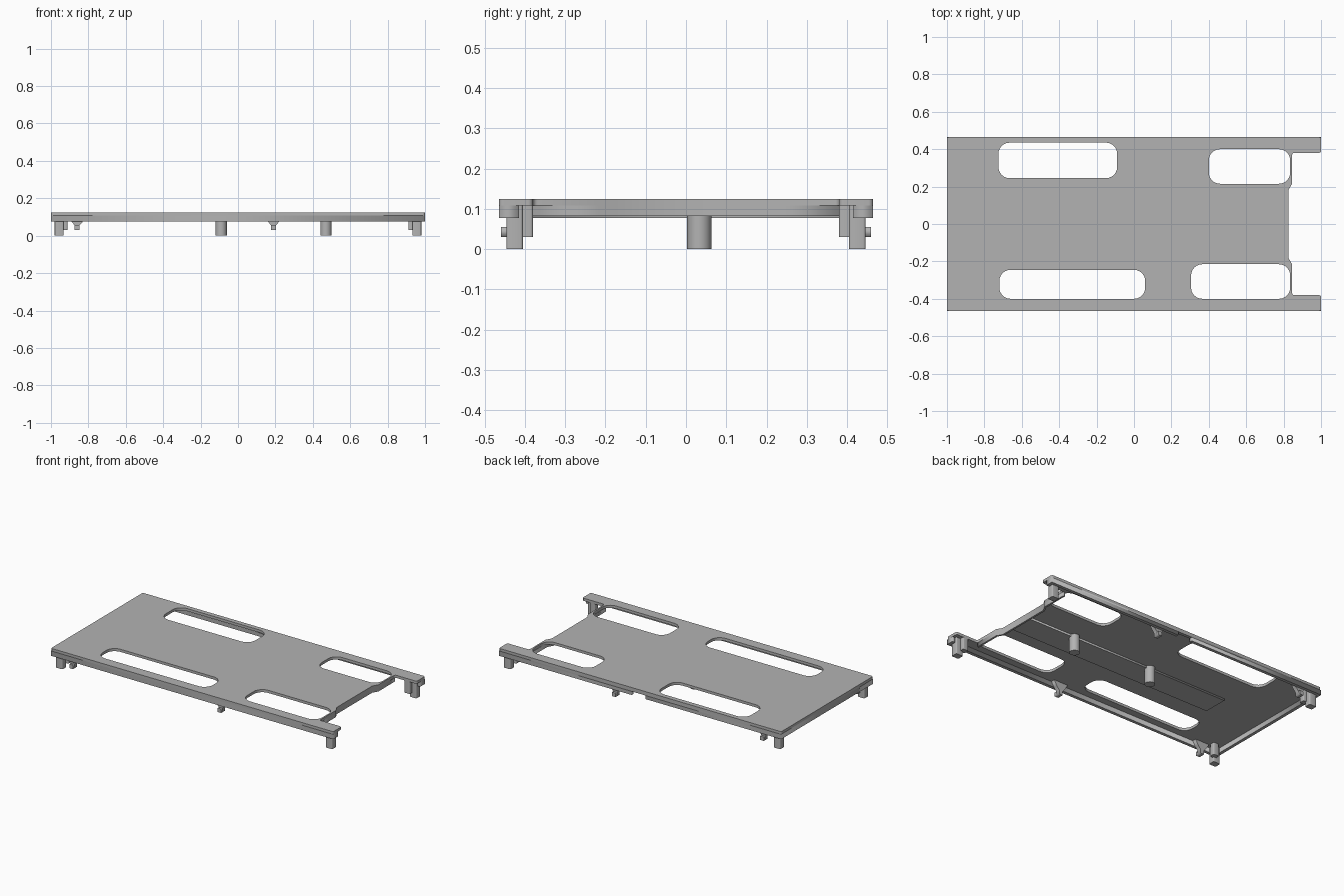
import bpy
import math
from mathutils import Vector

if "Cube" in bpy.data.objects:
    bpy.data.objects.remove(bpy.data.objects["Cube"])

grey = bpy.data.materials.new("plain_grey")
grey.use_nodes = True
grey.diffuse_color = (0.45, 0.45, 0.45, 1)
grey.node_tree.nodes["Principled BSDF"].inputs["Base Color"].default_value = grey.diffuse_color


def rounded(points, radius, steps=6):
    """Round the square corners of a closed outline."""
    out = []
    for i, point in enumerate(points):
        p = Vector(point)
        u = (Vector(points[i - 1]) - p).normalized()
        v = (Vector(points[(i + 1) % len(points)]) - p).normalized()
        if radius == 0 or abs(u.dot(v)) > 0.01:
            out.append(p)
            continue
        centre = p + (u + v) * radius
        for k in range(steps + 1):
            t = math.pi / 2 * k / steps
            out.append(centre - (v * math.cos(t) + u * math.sin(t)) * radius)
    return out


def rect(x0, x1, y0, y1):
    return [(x0, y0), (x1, y0), (x1, y1), (x0, y1)]


def prism(name, loops, low, high, upright=False):
    """Extrude flat outlines (inner ones become holes) along z, or along y when upright."""
    curve = bpy.data.curves.new(name, "CURVE")
    curve.dimensions = "2D"
    curve.fill_mode = "BOTH"
    curve.extrude = (high - low) / 2
    for loop in loops:
        spline = curve.splines.new("POLY")
        spline.points.add(len(loop) - 1)
        for sp, p in zip(spline.points, loop):
            sp.co = (p[0], p[1], 0, 1)
        spline.use_cyclic_u = True
    temp = bpy.data.objects.new(name, curve)
    bpy.context.collection.objects.link(temp)
    mesh = bpy.data.meshes.new_from_object(
        temp.evaluated_get(bpy.context.evaluated_depsgraph_get()))
    bpy.data.objects.remove(temp)
    mid = (low + high) / 2
    for vert in mesh.vertices:
        x, y, z = vert.co
        vert.co = (x, -z + mid, y) if upright else (x, y, z + mid)
    mesh.materials.clear()
    mesh.materials.append(grey)
    obj = bpy.data.objects.new(name, mesh)
    bpy.context.collection.objects.link(obj)
    return obj


def mirrored(half):
    """Complete an outline that is symmetric in y."""
    return half + [(x, -y) for x, y in reversed(half)]


SHEET, TOP, RIM = 0.108, 0.125, 0.077

# Top sheet with four slots and a notched end
outline = mirrored([(-1, 0.465), (1, 0.465), (1, 0.38), (0.845, 0.38),
                    (0.845, 0.215), (0.825, 0.18)])
slots = [rect(-0.725, -0.09, 0.245, 0.435), rect(0.4, 0.835, 0.215, 0.4),
         rect(-0.72, 0.06, -0.4, -0.245), rect(0.305, 0.835, -0.4, -0.215)]
prism("top_sheet", [rounded(outline, 0.012)] + [rounded(s, 0.06) for s in slots], SHEET, TOP)

# Rim along the sides and closed end, open at the notched end
outer = [(1, 0.415), (1, 0.465), (-1, 0.465)]
inner = [(-0.98, 0.445), (0.98, 0.445), (0.98, 0.415)]
strip = outer + [(x, -y) for x, y in reversed(outer)]
strip += [(x, -y) for x, y in reversed(inner)] + inner
prism("upper_rim", [strip], 0.1, SHEET)
# Lower rim is interrupted by a small gap at the back
gap = [(-0.04, 0.445), (-0.04, 0.465), (-1, 0.465)]
lower = gap + [(-1, -0.465), (1, -0.465), (1, -0.415), (0.98, -0.415),
               (0.98, -0.445), (-0.98, -0.445), (-0.98, 0.445)]
prism("lower_rim", [lower], RIM, 0.1)
prism("lower_rim_back", [[(0.06, 0.445), (0.06, 0.465), (1, 0.465), (1, 0.415),
                          (0.98, 0.415), (0.98, 0.445)]], RIM, 0.1)

# Thin wall under the notched end
wall = [(0.98, 0.38), (0.845, 0.38), (0.845, 0.215), (0.825, 0.18)]
edge = wall[1:] + [(x, -y) for x, y in reversed(wall[1:])]
back = [(x - 0.012, y) for x, y in reversed(edge)]
prism("end_wall", [edge + back], 0.082, SHEET)

# Raised pad and two round pegs underneath
prism("underside_pad", [rect(-0.64, 0.815, -0.12, 0.037)], SHEET - 0.012, SHEET)
for i, x in enumerate((-0.09, 0.47)):
    bpy.ops.mesh.primitive_cylinder_add(vertices=32, radius=0.03, depth=SHEET,
                                        location=(x, 0.033, SHEET / 2))
    peg = bpy.context.object
    peg.name = f"round_peg_{i + 1}"
    peg.data.materials.append(grey)
    bpy.ops.object.shade_smooth_by_angle()

for side, sy in (("front", -1), ("back", 1)):
    # Corner legs, each with a shorter inner post
    for end, sx in (("right", -1), ("left", 1)):
        def post(name, x0, x1, y0, y1, low):
            xs, ys = sorted((x0 * sx, x1 * sx)), sorted((y0 * sy, y1 * sy))
            prism(f"{side}_{end}_{name}", [rounded(rect(*xs, *ys), 0.006, 3)], low, SHEET)
        post("leg", 0.932, 0.98, 0.405, 0.446, 0)
        post("inner_post", 0.912, 0.95, 0.38, 0.415, 0.03)
    # Clips with a flared root and a hooked tip
    for i, x in enumerate((-0.86, 0.19)):
        half = [(0.013, 0.03), (0.013, 0.055), (0.03, 0.075), (0.05, SHEET)]
        stem = [(x + a, z) for a, z in half] + [(x - a, z) for a, z in reversed(half)]
        prism(f"{side}_clip_{i + 1}", [stem], *sorted((0.42 * sy, 0.446 * sy)), upright=True)
        hook = [(x - 0.013, 0.03), (x + 0.013, 0.03), (x + 0.013, 0.055), (x - 0.013, 0.055)]
        prism(f"{side}_hook_{i + 1}", [hook], *sorted((0.446 * sy, 0.46 * sy)), upright=True)
